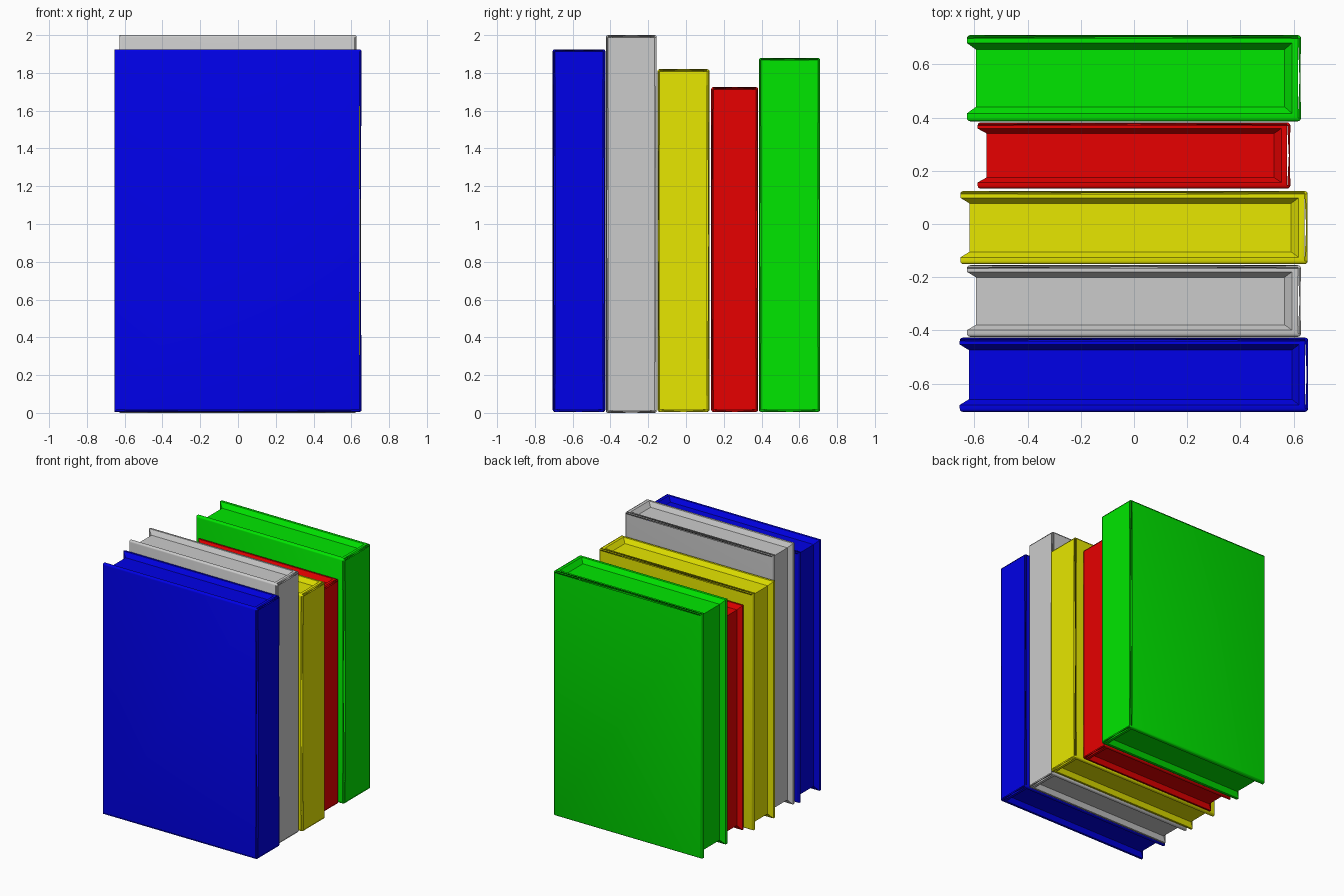
import bpy, bmesh, math

if "Cube" in bpy.data.objects:
    bpy.data.objects.remove(bpy.data.objects["Cube"])

# name, colour, half depth in x, y range, z range
BOOKS = [
    ("blue_book", (0.0, 0.0, 0.8), 0.655, (-0.706, -0.427), (0.005, 1.925)),
    ("grey_book", None, 0.628, (-0.424, -0.155), (0.0, 2.0)),
    ("yellow_book", (0.8, 0.8, 0.0), 0.653, (-0.151, 0.124), (0.005, 1.82)),
    ("red_book", (0.8, 0.0, 0.0), 0.588, (0.133, 0.382), (0.005, 1.725)),
    ("green_book", (0.0, 0.8, 0.0), 0.628, (0.386, 0.71), (0.005, 1.88)),
]


def make_book(name, colour, hx, ys, zs):
    bm = bmesh.new()
    width = ys[1] - ys[0]

    # loop round the open sides: spine top, fore-edge, spine bottom
    def ring(inset, depth):
        tx, ty = 0.062 * inset, 0.168 * width * inset
        path = [(hx - tx, zs[1] - depth), (-hx + depth, zs[1] - depth),
                (-hx + depth, zs[0] + depth), (hx - tx, zs[0] + depth)]
        near = [bm.verts.new((x, ys[0] + ty, z)) for x, z in path]
        far = [bm.verts.new((x, ys[1] - ty, z)) for x, z in path]
        return near, far

    rings = [ring(0, 0), ring(0.55, 0), ring(1, 0.034)]

    # cover boards and spine
    near, far = rings[0]
    bm.faces.new(near)
    bm.faces.new(far[::-1])
    bm.faces.new((near[0], near[3], far[3], far[0]))

    # rim, then the slope down to the pages
    for a, b in zip(rings, rings[1:]):
        loop_a, loop_b = a[0] + a[1][::-1], b[0] + b[1][::-1]
        for i in range(8):
            j = (i + 1) % 8
            bm.faces.new((loop_a[i], loop_a[j], loop_b[j], loop_b[i]))

    # page block on top, fore-edge and bottom
    n, f = rings[2]
    for i in range(3):
        bm.faces.new((n[i], n[i + 1], f[i + 1], f[i]))

    # rounded outer edges
    outer = set(near + far)
    edges = [e for e in bm.edges if all(v in outer for v in e.verts)]
    bmesh.ops.bevel(bm, geom=edges, offset=0.012, segments=3,
                    profile=0.5, affect='EDGES')
    bmesh.ops.recalc_face_normals(bm, faces=bm.faces)

    mesh = bpy.data.meshes.new(name)
    bm.to_mesh(mesh)
    bm.free()
    obj = bpy.data.objects.new(name, mesh)
    bpy.context.collection.objects.link(obj)
    if colour:
        mat = bpy.data.materials.new(name + "_cover")
        mat.diffuse_color = (*colour, 1)
        mat.use_nodes = True
        mat.node_tree.nodes["Principled BSDF"].inputs["Base Color"].default_value = mat.diffuse_color
        mesh.materials.append(mat)
    bpy.ops.object.select_all(action='DESELECT')
    obj.select_set(True)
    bpy.context.view_layer.objects.active = obj
    bpy.ops.object.shade_smooth_by_angle(angle=math.radians(40))


for book in BOOKS:
    make_book(*book)
